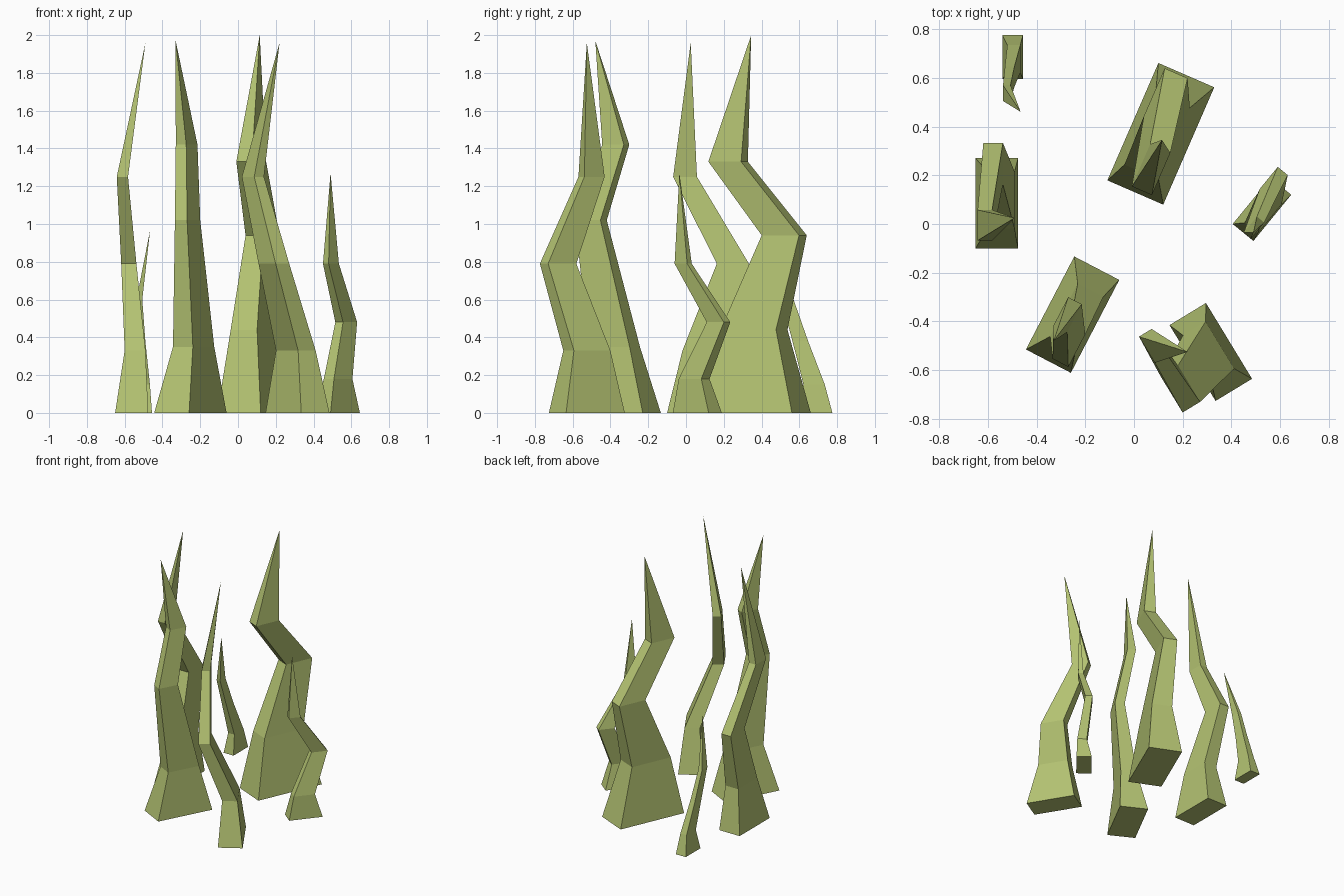
import bpy, bmesh
from math import cos, sin, radians

mat = bpy.data.materials.new("weed_green")
mat.diffuse_color = (0.46, 0.55, 0.17, 1)


def blade(name, width, depth, angle, rings, tip):
    """Loft a rectangle along rings of (x, y, z, scale) up to a pointed tip."""
    bm = bmesh.new()
    c, s = cos(radians(angle)), sin(radians(angle))
    loops = []
    for x, y, z, k in rings:
        loop = []
        for u, v in ((-1, -1), (1, -1), (1, 1), (-1, 1)):
            px, py = u * k * width / 2, v * k * depth / 2
            loop.append(bm.verts.new((x + px * c - py * s, y + px * s + py * c, z)))
        loops.append(loop)
    top = bm.verts.new(tip)
    bm.faces.new(loops[0][::-1])
    for i in range(4):
        j = (i + 1) % 4
        for a, b in zip(loops, loops[1:]):
            bm.faces.new((a[i], a[j], b[j], b[i]))
        bm.faces.new((loops[-1][i], loops[-1][j], top))
    bmesh.ops.recalc_face_normals(bm, faces=bm.faces)
    mesh = bpy.data.meshes.new(name)
    bm.to_mesh(mesh)
    bm.free()
    mesh.materials.append(mat)
    bpy.context.collection.objects.link(bpy.data.objects.new(name, mesh))


# Tall blades
blade("left_blade", 0.175, 0.37, 0,
      [(-0.563, 0.085, 0, 1), (-0.545, 0.098, 0.33, 0.63),
       (-0.578, 0.248, 0.79, 0.46), (-0.612, -0.005, 1.25, 0.34)],
      (-0.49, 0.025, 1.96))
blade("back_blade", 0.25, 0.525, -23.5,
      [(0.11, 0.37, 0, 1), (0.095, 0.36, 0.44, 0.61),
       (0.13, 0.52, 0.94, 0.41), (0.07, 0.223, 1.33, 0.36)],
      (0.115, 0.345, 2.0))
blade("front_left_blade", 0.208, 0.43, -27.5,
      [(-0.252, -0.372, 0, 1), (-0.235, -0.38, 0.35, 0.57),
       (-0.267, -0.503, 1.02, 0.35), (-0.272, -0.372, 1.42, 0.30)],
      (-0.33, -0.48, 1.97))
blade("front_right_blade", 0.175, 0.364, 31.3,
      [(0.315, -0.525, 0, 1), (0.306, -0.525, 0.33, 0.62),
       (0.19, -0.677, 0.79, 0.48), (0.079, -0.50, 1.25, 0.345)],
      (0.22, -0.525, 1.96))

# Short blades
blade("right_small_blade", 0.11, 0.245, -39.3,
      [(0.525, 0.06, 0, 1), (0.53, 0.043, 0.18, 0.63),
       (0.573, 0.172, 0.48, 0.48), (0.492, -0.015, 0.79, 0.35)],
      (0.49, -0.035, 1.27))
blade("back_left_small_blade", 0.085, 0.18, 0,
      [(-0.498, 0.685, 0, 1), (-0.493, 0.678, 0.15, 0.63),
       (-0.51, 0.605, 0.38, 0.46), (-0.522, 0.537, 0.6, 0.36)],
      (-0.465, 0.46, 0.97))
